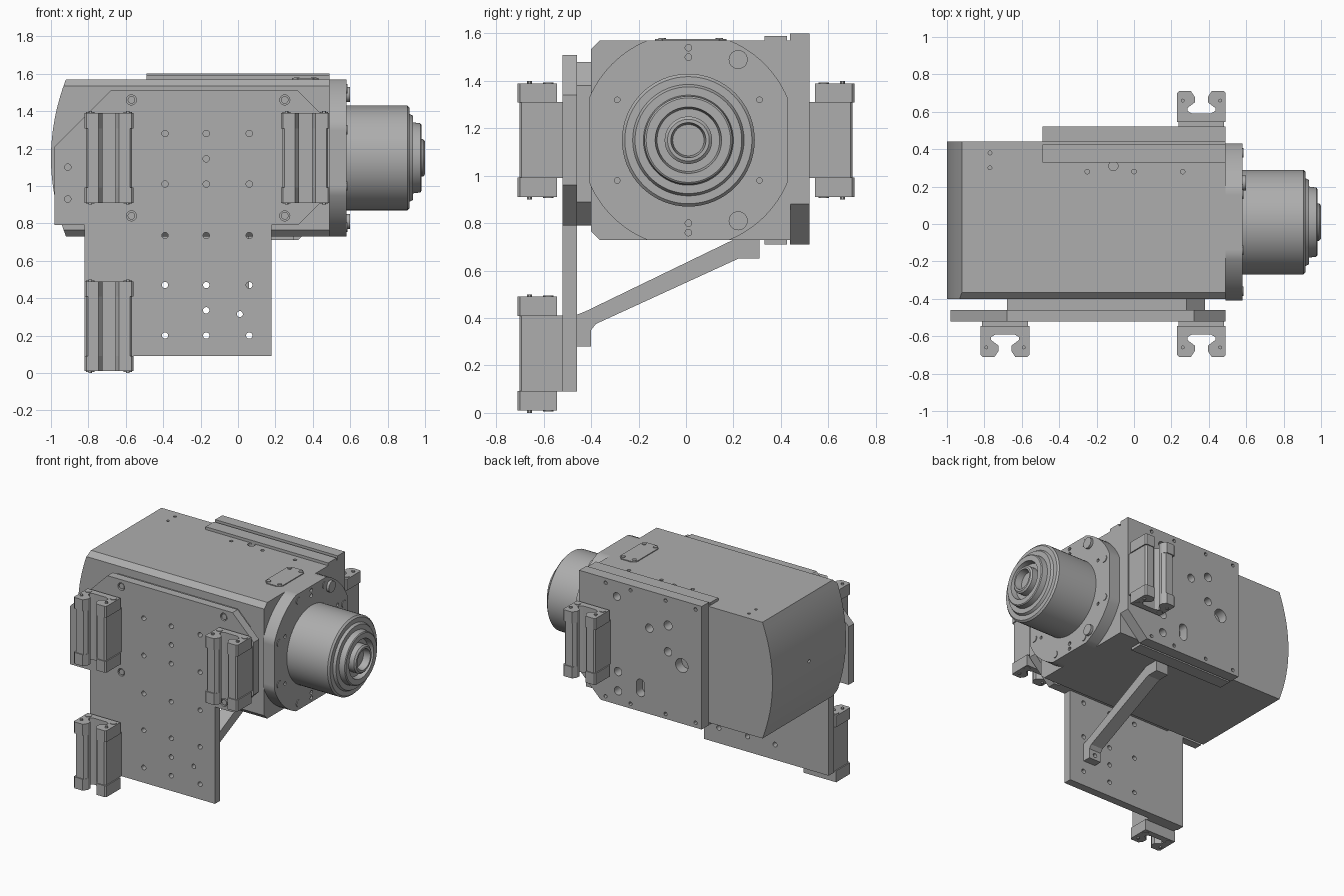
import bpy, bmesh, math
from mathutils import Matrix, Vector

default_cube = bpy.data.objects.get("Cube")
if default_cube:
    bpy.data.objects.remove(default_cube, do_unlink=True)

# One machined-metal colour
metal = bpy.data.materials.new("machined_grey")
metal.use_nodes = True
metal.diffuse_color = (0.42, 0.42, 0.42, 1)
metal.node_tree.nodes["Principled BSDF"].inputs["Base Color"].default_value = metal.diffuse_color

# Spindle axis height and offset
AXIS_Y, AXIS_Z = 0.01, 1.15


def place(axis, u, v, w):
    """Point from two profile coordinates and a depth along the axis."""
    if axis == "x":
        return Vector((w, u, v))
    if axis == "y":
        return Vector((u, w, v))
    return Vector((u, v, w))


def add_prism(bm, points, axis, start, end):
    low = [bm.verts.new(place(axis, u, v, start)) for u, v in points]
    high = [bm.verts.new(place(axis, u, v, end)) for u, v in points]
    bm.faces.new(low)
    bm.faces.new(high)
    for i in range(len(points)):
        j = (i + 1) % len(points)
        bm.faces.new((low[i], low[j], high[j], high[i]))


def circle(u, v, r, sides=20):
    return [(u + r * math.cos(math.tau * i / sides), v + r * math.sin(math.tau * i / sides))
            for i in range(sides)]


def rect(u0, u1, v0, v1):
    return [(u0, v0), (u1, v0), (u1, v1), (u0, v1)]


def finish(bm, name):
    bmesh.ops.recalc_face_normals(bm, faces=bm.faces)
    mesh = bpy.data.meshes.new(name)
    bm.to_mesh(mesh)
    bm.free()
    mesh.materials.append(metal)
    obj = bpy.data.objects.new(name, mesh)
    bpy.context.collection.objects.link(obj)
    return obj


def prism(name, axis, start, end, *profiles):
    bm = bmesh.new()
    for points in profiles:
        add_prism(bm, points, axis, start, end)
    return finish(bm, name)


def activate(obj):
    bpy.ops.object.select_all(action="DESELECT")
    obj.select_set(True)
    bpy.context.view_layer.objects.active = obj


def drill(obj, axis, start, end, *profiles):
    """Cut every profile out of the object."""
    cutter = prism("hole_cutter", axis, start, end, *profiles)
    cutter.hide_render = True
    cut = obj.modifiers.new("holes", "BOOLEAN")
    cut.operation, cut.solver, cut.object = "DIFFERENCE", "EXACT", cutter
    activate(obj)
    bpy.ops.object.modifier_apply(modifier=cut.name)
    bpy.data.objects.remove(cutter, do_unlink=True)


def smooth(obj):
    activate(obj)
    bpy.ops.object.shade_smooth_by_angle(angle=math.radians(30))


# Headstock housing with a bowed rear end and chamfered front edges
steps = [i / 8 for i in range(-8, 9)]
bow = [(-1 + 0.08 * t * t, AXIS_Z + 0.42 * t) for t in steps]
bm = bmesh.new()
add_prism(bm, bow + [(0.49, 1.57), (0.49, 0.73)], "y", -0.4, 0.44)
long_edges = [e for e in bm.edges if all(v.co.y < -0.39 for v in e.verts)
              and abs(e.verts[0].co.x - e.verts[1].co.x) > 1]
bmesh.ops.bevel(bm, geom=long_edges, offset=0.035, segments=1, affect="EDGES")
housing = finish(bm, "housing")
drill(housing, "z", 1.54, 1.7, *[circle(x, 0.28, 0.012) for x in (-0.25, 0, 0.26)],
      circle(-0.11, 0.31, 0.025), circle(-0.77, 0.38, 0.01), circle(-0.77, 0.3, 0.01))
drill(housing, "x", -1.1, -0.97, circle(0.02, AXIS_Z, 0.012))
smooth(housing)

# Access cover on top with corner screws
prism("access_cover", "z", 1.57, 1.576,
      [(0.29, -0.1), (0.32, -0.13), (0.4, -0.13), (0.43, -0.1),
       (0.43, 0.14), (0.4, 0.17), (0.32, 0.17), (0.29, 0.14)])
prism("cover_screws", "z", 1.575, 1.581,
      *[circle(x, y, 0.015, 12) for x in (0.315, 0.405) for y in (-0.1, 0.14)])

# Spindle flange: a disc with four flats
flange_outline = [(AXIS_Y + max(-0.42, min(0.42, u)), AXIS_Z + max(-0.42, min(0.42, v)))
                  for u, v in circle(0, 0, 0.455, 96)]
flange = prism("spindle_flange", "x", 0.49, 0.58, flange_outline)
small_holes = [circle(AXIS_Y + sy * 0.3, AXIS_Z + sz * 0.17, 0.012, 12) for sy in (-1, 1) for sz in (-1, 1)]
small_holes += [circle(AXIS_Y, AXIS_Z + d, 0.014, 12) for d in (-0.39, -0.35, 0.35, 0.39)]
drill(flange, "x", 0.55, 0.7, *small_holes)
smooth(flange)
bolt_spots = [(sy * a, sz * b) for a, b in ((0.15, 0.37), (0.37, 0.15)) for sy in (-1, 1) for sz in (-1, 1)]
smooth(prism("flange_bolts", "x", 0.575, 0.585,
             *[circle(AXIS_Y + u, AXIS_Z + v, 0.025) for u, v in bolt_spots]))
smooth(prism("flange_clamp_screws", "x", 0.57, 0.6,
             *[circle(0.22, AXIS_Z + d, 0.04, 24) for d in (-0.34, 0.34)]))

# Turned spindle nose
bm = bmesh.new()
turning = [(0.57, 0), (0.57, 0.28), (0.905, 0.28), (0.917, 0.268), (0.917, 0.235), (0.935, 0.225),
           (0.935, 0.19), (0.975, 0.185), (0.98, 0.178), (0.98, 0.14), (0.94, 0.132), (0.94, 0.1),
           (0.99, 0.1), (1.0, 0.088), (1.0, 0.074), (0.95, 0.066), (0.95, 0)]
verts = [bm.verts.new((x, AXIS_Y, AXIS_Z + r)) for x, r in turning]
edges = [bm.edges.new(pair) for pair in zip(verts, verts[1:])]
bmesh.ops.spin(bm, geom=verts + edges, cent=(0, AXIS_Y, AXIS_Z), axis=(1, 0, 0),
               angle=math.tau, steps=64, use_merge=True)
bmesh.ops.remove_doubles(bm, verts=bm.verts, dist=0.0001)
smooth(finish(bm, "spindle_nose"))

# Front mounting plate with a spacer pad behind it
plate = prism("front_plate", "y", -0.52, -0.46,
              [(-0.82, 0.09), (0.18, 0.09), (0.18, 0.79), (0.32, 0.79), (0.49, 0.96), (0.49, 1.34),
               (0.32, 1.51), (-0.68, 1.51), (-0.98, 1.21), (-0.98, 0.79), (-0.82, 0.79)])
holes = [circle(x, z, 0.017) for x in (-0.39, -0.17, 0.06) for z in (0.2, 0.47, 0.735, 1.01, 1.28)]
holes += [circle(x, z, 0.017) for x, z in ((-0.17, 0.335), (-0.17, 1.145), (-0.91, 1.1), (-0.91, 0.93))]
drill(plate, "y", -0.6, -0.44, *holes)
corners = [(x, z) for x in (-0.57, 0.25) for z in (0.84, 1.46)]
drill(plate, "y", -0.6, -0.5, *[circle(x, z, 0.027) for x, z in corners])
smooth(plate)
smooth(prism("plate_bolts", "y", -0.515, -0.48, *[circle(x, z, 0.02) for x, z in corners]))
prism("spacer_pad", "y", -0.461, -0.399,
      [(-0.68, 0.79), (0.28, 0.79), (0.38, 0.89), (0.38, 1.38), (0.28, 1.48), (-0.68, 1.48)])

# Rear mounting plate with locating lips over and under the housing
rear = prism("rear_plate", "y", 0.439, 0.52,
             [(-0.49, 0.71), (0.32, 0.71), (0.49, 0.88), (0.49, 1.6), (-0.49, 1.6)])
slot = [(u, v + (0.03 if v > 0.88 else -0.03)) for u, v in circle(0, 0.88, 0.033)]
rear_holes = [(0.19, 1.49, 0.028), (-0.07, 1.33, 0.03), (-0.22, 1.39, 0.032), (-0.22, 1.2, 0.03),
              (-0.33, 1.13, 0.05), (0.18, 0.95, 0.03), (0.18, 0.81, 0.03)]
drill(rear, "y", 0.45, 0.6, slot, *[circle(*h) for h in rear_holes],
      *[circle(x, z, 0.013, 12) for x in (-0.44, -0.2, 0.08, 0.28) for z in (0.745, 1.565)])
smooth(rear)
prism("top_lip", "z", 1.56, 1.59, rect(-0.49, 0.49, 0.33, 0.425))
prism("bottom_lip", "z", 0.71, 0.74, rect(-0.49, 0.3, 0.33, 0.425))

# Diagonal brace from plate to housing
brace = prism("brace", "x", -0.04, 0.06,
              [(0.31, 0.735), (0.31, 0.65), (0.22, 0.65), (-0.38, 0.375), (-0.4, 0.35), (-0.4, 0.28),
               (-0.47, 0.28), (-0.47, 0.41), (-0.42, 0.43), (0.21, 0.735)])
drill(brace, "y", -0.6, -0.3, circle(0.01, 0.315, 0.016))
drill(plate, "y", -0.6, -0.44, circle(0.01, 0.315, 0.016))
smooth(plate)


def carriage(name, x, z, face, side):
    """Linear guide block: a channel section with thicker end caps."""
    def section(base, top, half):
        right = [(half, base), (half, top - 0.01), (half - 0.01, top), (0.055, top), (0.035, 0.16),
                 (0.035, 0.13), (0.075, 0.1), (0.075, 0.085), (0.05, 0.07)]
        left = [(-u, v) for u, v in reversed(right)]
        return [(x + u, face + side * v) for u, v in right + left]

    bm = bmesh.new()
    add_prism(bm, section(0, 0.183, 0.122), "z", z - 0.16, z + 0.16)
    for way in (-1, 1):
        add_prism(bm, section(0.025, 0.19, 0.13), "z", z + way * 0.158, z + way * 0.24)
        for u in (-0.1, 0.1):
            add_prism(bm, circle(x + u, face + side * 0.06, 0.022, 16), "z", z + way * 0.23, z + way * 0.244)
            add_prism(bm, circle(x + u, face + side * 0.14, 0.01, 12), "z", z + way * 0.23, z + way * 0.25)
    smooth(finish(bm, name))


carriage("front_lower_carriage", -0.69, 0.25, -0.52, -1)
carriage("front_upper_carriage", -0.69, 1.15, -0.52, -1)
carriage("front_side_carriage", 0.36, 1.15, -0.52, -1)
carriage("rear_carriage", 0.36, 1.15, 0.52, 1)
